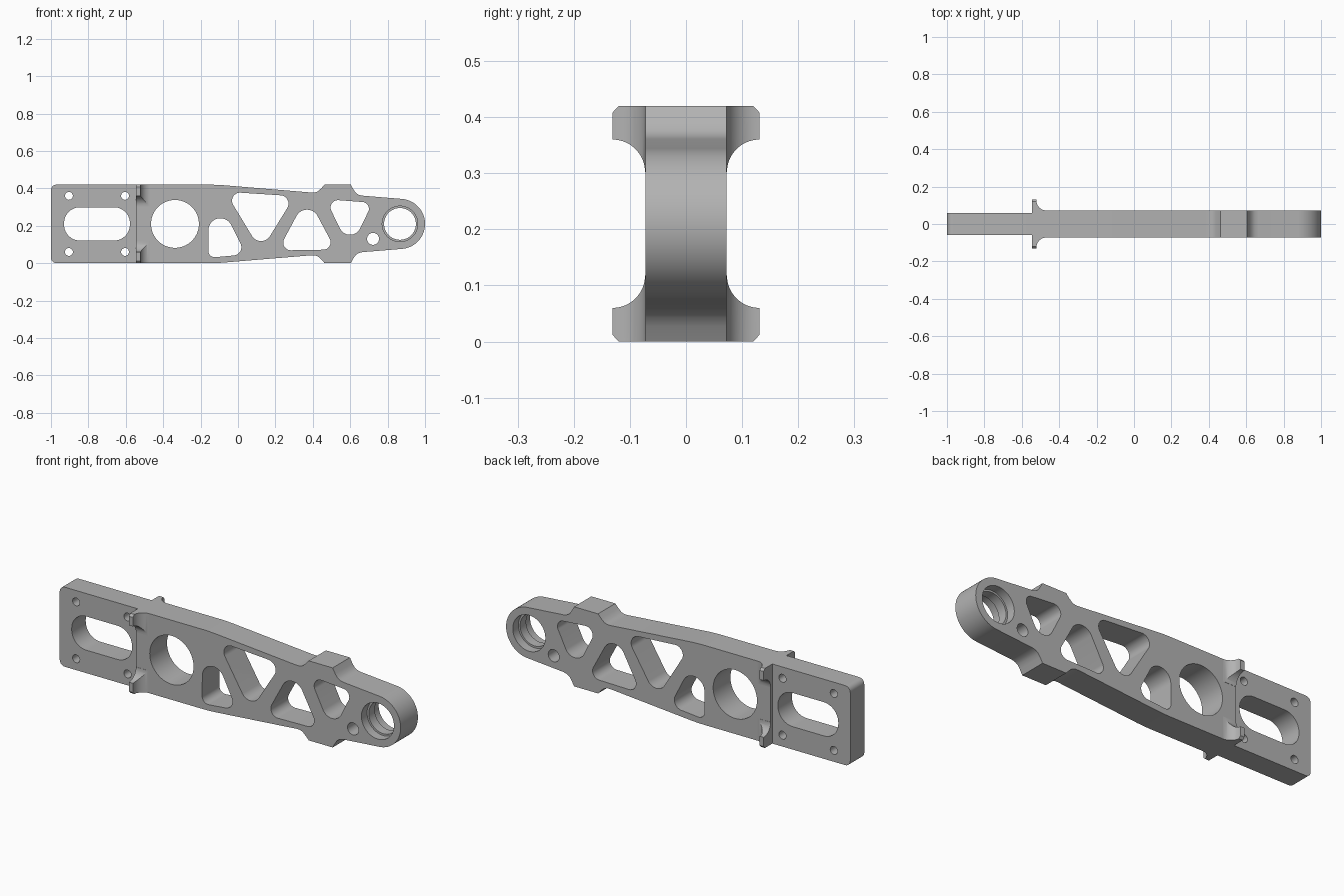
import bpy, bmesh
from math import sin, cos, radians
from mathutils import Vector

if "Cube" in bpy.data.objects:
    bpy.data.objects.remove(bpy.data.objects["Cube"])

metal = bpy.data.materials.new("grey metal")
metal.use_nodes = True
grey = (0.45, 0.45, 0.45, 1)
metal.diffuse_color = grey
metal.node_tree.nodes["Principled BSDF"].inputs["Base Color"].default_value = grey

MID = 0.21      # height of the symmetry plane
HALF = 0.072    # half thickness of the arm
STEP = -0.545   # where the mounting plate meets the arm


def arc(cx, cy, r, a0, a1, n=16):
    angles = [radians(a0 + (a1 - a0) * i / n) for i in range(n + 1)]
    return [(cx + r * cos(a), cy + r * sin(a)) for a in angles]


def circle(cx, cy, r, n=64):
    return arc(cx, cy, r, 0, 360, n)[:-1]


def hull(circles):
    """Convex outline wrapped round several circles."""
    pts = sorted({p for c in circles for p in circle(*c)})

    def chain(points):
        out = []
        for p in points:
            while len(out) > 1 and (
                    (out[-1][0] - out[-2][0]) * (p[1] - out[-2][1])
                    - (out[-1][1] - out[-2][1]) * (p[0] - out[-2][0])) <= 1e-9:
                out.pop()
            out.append(p)
        return out[:-1]
    return chain(pts) + chain(pts[::-1])


def prisms(name, outlines, lo, hi, axis="y"):
    """Extrude flat outlines along an axis, all into one object."""
    place = {"x": lambda a, b, t: (t, a, b),
             "y": lambda a, b, t: (a, t, b),
             "z": lambda a, b, t: (a, b, t)}[axis]
    bm = bmesh.new()
    for pts in outlines:
        face = bm.faces.new([bm.verts.new(place(a, b, lo)) for a, b in pts])
        new = bmesh.ops.extrude_face_region(bm, geom=[face])["geom"]
        verts = [g for g in new if isinstance(g, bmesh.types.BMVert)]
        bmesh.ops.translate(bm, verts=verts, vec=Vector(place(0, 0, hi - lo)))
    bmesh.ops.recalc_face_normals(bm, faces=bm.faces)
    mesh = bpy.data.meshes.new(name)
    bm.to_mesh(mesh)
    bm.free()
    mesh.materials.append(metal)
    obj = bpy.data.objects.new(name, mesh)
    bpy.context.collection.objects.link(obj)
    return obj


def combine(obj, tool, operation="DIFFERENCE"):
    """Apply a boolean and remove the tool."""
    tool.hide_render = True
    mod = obj.modifiers.new("boolean", "BOOLEAN")
    mod.operation, mod.object, mod.solver = operation, tool, "EXACT"
    bpy.context.view_layer.update()
    graph = bpy.context.evaluated_depsgraph_get()
    mesh = bpy.data.meshes.new_from_object(obj.evaluated_get(graph))
    obj.modifiers.clear()
    obj.data = mesh
    bpy.data.objects.remove(tool)


def smooth(obj):
    bpy.ops.object.select_all(action="DESELECT")
    obj.select_set(True)
    bpy.context.view_layer.objects.active = obj
    bpy.ops.object.shade_smooth_by_angle(angle=radians(25))


# Arm silhouette: upper edge, round nose, mirrored lower edge
upper = arc(-0.97, 0.39, 0.03, 180, 90, 8)
upper += [(-0.15, 0.42), (-0.115, 0.419), (-0.08, 0.417), (0.39, 0.378),
          (0.41, 0.378), (0.427, 0.384), (0.445, 0.4), (0.463, 0.42),
          (0.603, 0.42), (0.618, 0.393), (0.63, 0.376), (0.645, 0.366),
          (0.665, 0.361)]
upper += arc(0.866, MID, 0.134, 85, 0, 24)
lower = [(x, 2 * MID - z) for x, z in upper[-2::-1]]
arm = prisms("arm", [upper + lower], -HALF, HALF)

# Thinner mounting plate
for side in (-1, 1):
    slab = [(-1.1, -0.1), (STEP, -0.1), (STEP, 0.6), (-1.1, 0.6)]
    combine(arm, prisms("slab", [slab], *sorted((side * 0.0585, side * 0.2))))

# Slot, screw holes, large hole, pin hole and truss windows
holes = [hull([(x, z, 0.085) for x in (-0.845, -0.663) for z in (0.206, 0.214)]),
         circle(-0.337, MID, 0.128), circle(0.722, 0.13, 0.032)]
holes += [circle(x, z, 0.021, 32) for x in (-0.904, -0.604) for z in (0.06, 0.36)]
windows = [
    [(-0.094, 0.176, 0.064), (-0.124, 0.067, 0.035), (-0.027, 0.086, 0.045)],
    [(0.011, 0.334, 0.043), (0.225, 0.318, 0.045), (0.123, 0.174, 0.056)],
    [(0.369, 0.222, 0.064), (0.283, 0.11, 0.041), (0.455, 0.112, 0.04)],
    [(0.535, 0.297, 0.04), (0.664, 0.291, 0.036), (0.599, 0.211, 0.059)],
]
holes += [hull(w) for w in windows]
combine(arm, prisms("hole_cutter", holes, -0.2, 0.2))

# Bearing bore with a narrower lip in the middle
combine(arm, prisms("bore", [circle(0.866, MID, 0.085)], -0.2, 0.2))
for side in (-1, 1):
    combine(arm, prisms("counterbore", [circle(0.866, MID, 0.095)],
                        *sorted((side * 0.025, side * 0.2))))
smooth(arm)

# Four corner lugs: end-on profile crossed with a filleted plan
for side, y_name in ((-1, "front"), (1, "back")):
    for flip, z_name in ((False, "lower"), (True, "upper")):
        end = [(0.07, 0), (0.12, 0), (0.131, 0.012), (0.131, 0.06)]
        end += arc(0.131, 0.118, 0.058, 270, 180)[1:] + [(0.07, 0.118)]
        end = [(side * y, 2 * MID - z if flip else z) for y, z in end]
        plan = [(STEP, 0.07), (STEP, 0.14), (-0.522, 0.14)]
        plan += arc(-0.467, 0.127, 0.055, 180, 270) + [(-0.467, 0.07)]
        plan = [(x, side * y) for x, y in plan]
        lug = prisms(f"{y_name}_{z_name}_lug", [end], STEP - 0.01, -0.4, "x")
        combine(lug, prisms("plan_cutter", [plan], -0.1, 0.6, "z"), "INTERSECT")
        smooth(lug)
